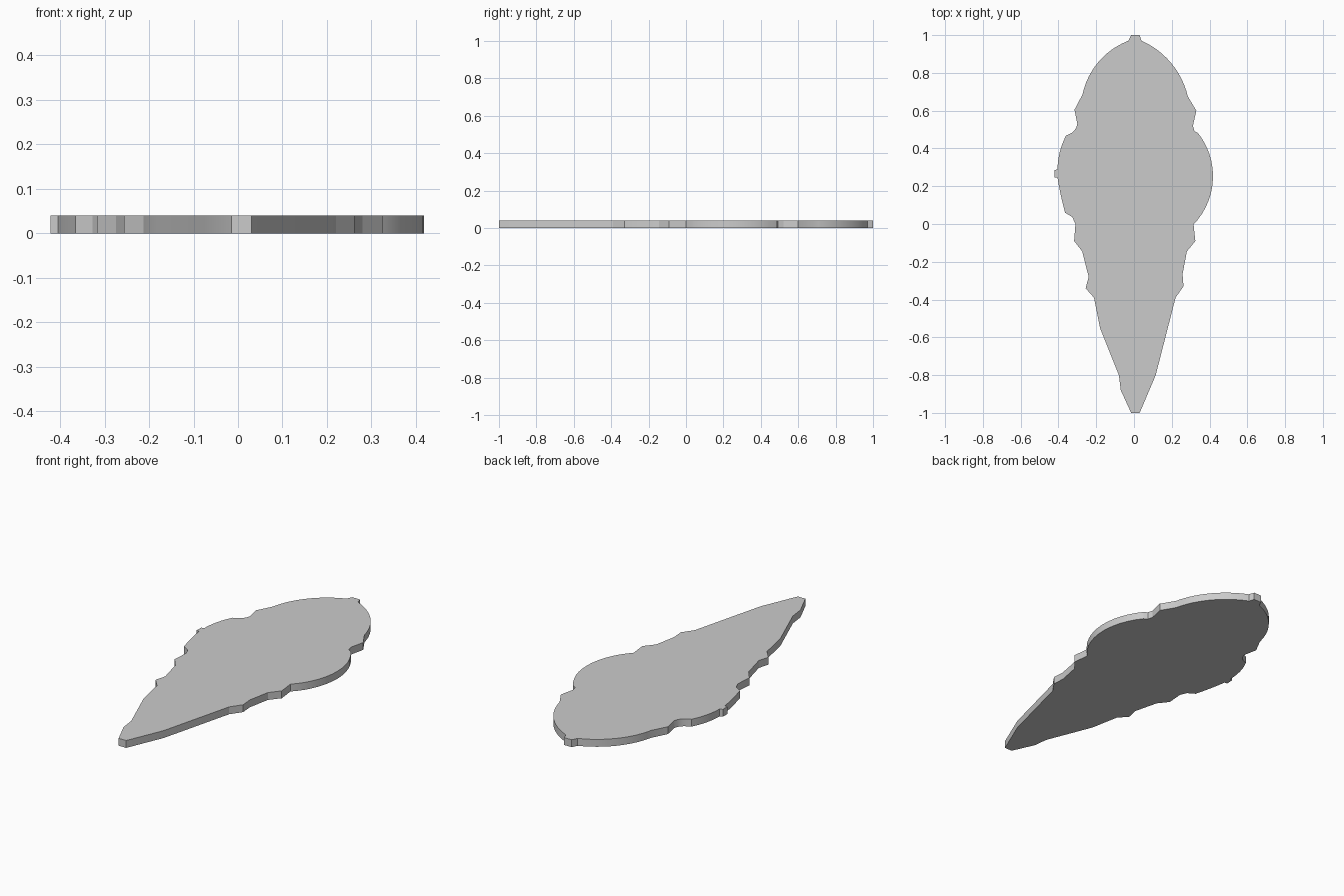
import bpy, bmesh
from math import atan2, cos, sin, pi, hypot, radians

if "Cube" in bpy.data.objects:
    bpy.data.objects.remove(bpy.data.objects["Cube"])

THICKNESS = 0.04


def arc(a, m, b, n=12):
    """Circular arc from a through m to b."""
    (ax, ay), (bx, by), (cx, cy) = a, m, b
    d = 2 * (ax * (by - cy) + bx * (cy - ay) + cx * (ay - by))
    sa, sb, sc = ax * ax + ay * ay, bx * bx + by * by, cx * cx + cy * cy
    ux = (sa * (by - cy) + sb * (cy - ay) + sc * (ay - by)) / d
    uy = (sa * (cx - bx) + sb * (ax - cx) + sc * (bx - ax)) / d
    r = hypot(ax - ux, ay - uy)
    t0, t1 = atan2(ay - uy, ax - ux), atan2(cy - uy, cx - ux)
    sweep = (t1 - t0 + pi) % (2 * pi) - pi
    return [(ux + r * cos(t0 + sweep * i / n), uy + r * sin(t0 + sweep * i / n))
            for i in range(n + 1)]


# Right edge, tip to tail: domed top, notch, round bulge, stepped taper
right = [(0.03, 1.0)]
right += arc((0.04, 0.97), (0.19, 0.86), (0.285, 0.675))
right += [(0.33, 0.60), (0.312, 0.52), (0.32, 0.492)]
right += arc((0.34, 0.48), (0.418, 0.27), (0.335, 0.02))
right += [(0.315, 0.0), (0.325, -0.09), (0.28, -0.145), (0.257, -0.265),
          (0.262, -0.33), (0.22, -0.39), (0.115, -0.80), (0.03, -1.0)]

# Left edge, tail to tip: stepped taper, bulge with small nub, notch, dome
left = [(-0.015, -1.0), (-0.07, -0.88), (-0.08, -0.80), (-0.18, -0.55),
        (-0.212, -0.39), (-0.256, -0.34), (-0.24, -0.28), (-0.274, -0.145),
        (-0.317, -0.09), (-0.31, 0.0), (-0.327, 0.037)]
left += arc((-0.365, 0.06), (-0.387, 0.15), (-0.405, 0.245), 4)
left += [(-0.421, 0.245), (-0.42, 0.285)]
left += arc((-0.405, 0.29), (-0.392, 0.385), (-0.36, 0.468), 6)
left += arc((-0.345, 0.475), (-0.313, 0.498), (-0.30, 0.53), 4)
left += [(-0.315, 0.605)]
left += arc((-0.273, 0.685), (-0.182, 0.865), (-0.03, 0.97))
left += [(-0.015, 1.0)]

# Flat plate extruded from the outline
bm = bmesh.new()
base = bm.faces.new([bm.verts.new((x, y, 0)) for x, y in right + left])
top = bmesh.ops.extrude_face_region(bm, geom=[base], use_keep_orig=True)
bmesh.ops.translate(bm, vec=(0, 0, THICKNESS),
                    verts=[v for v in top["geom"] if isinstance(v, bmesh.types.BMVert)])
bmesh.ops.recalc_face_normals(bm, faces=bm.faces)
mesh = bpy.data.meshes.new("leaf_plate")
bm.to_mesh(mesh)
bm.free()
plate = bpy.data.objects.new("leaf_plate", mesh)
bpy.context.collection.objects.link(plate)

# Smooth rim curves, crisp corners
bpy.context.view_layer.objects.active = plate
plate.select_set(True)
bpy.ops.object.shade_smooth_by_angle(angle=radians(20))
